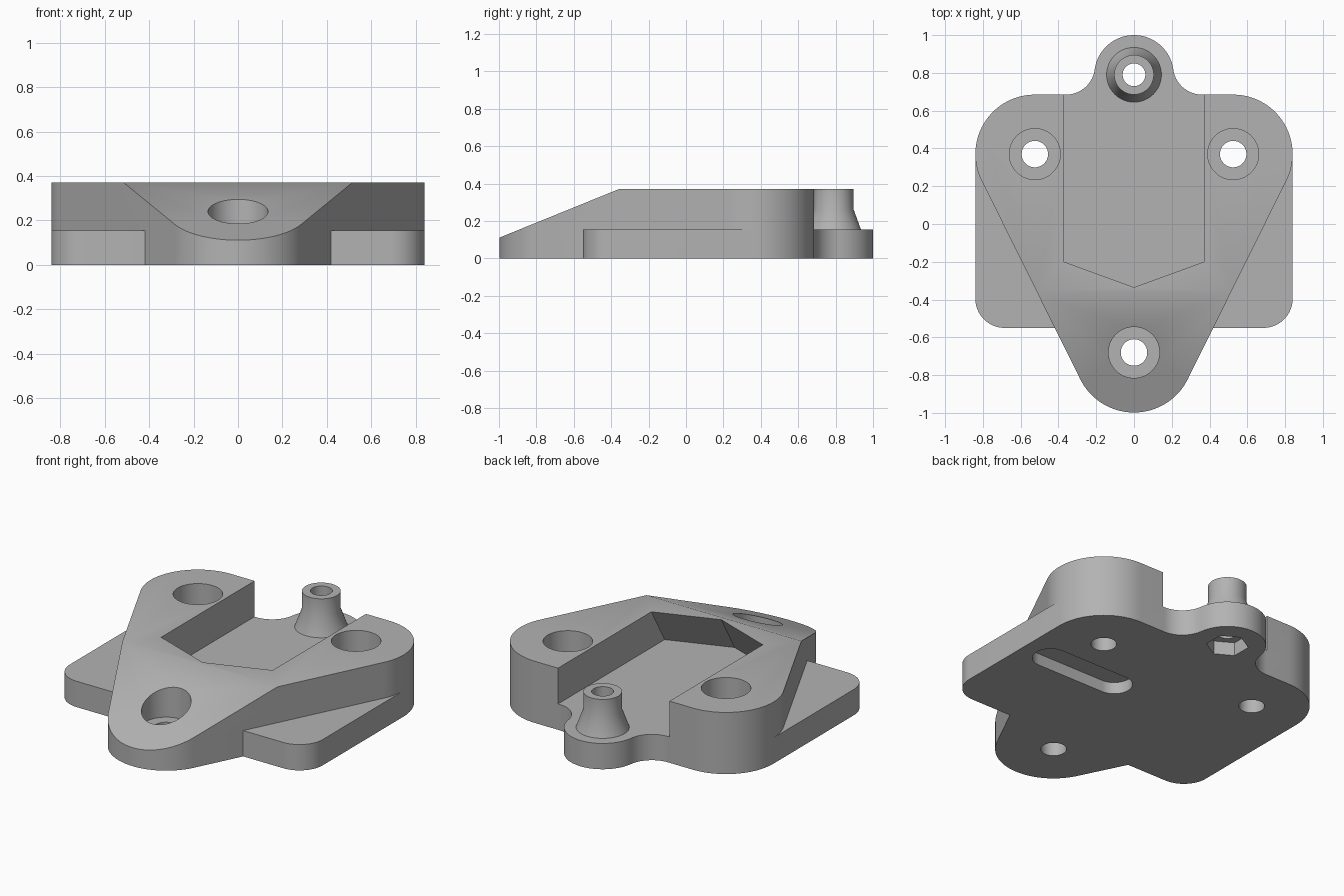
import bpy, bmesh
from math import sin, cos, radians, degrees, atan2

if "Cube" in bpy.data.objects:
    bpy.data.objects.remove(bpy.data.objects["Cube"])

grey = bpy.data.materials.new("mid grey")
grey.use_nodes = True
COLOUR = (0.45, 0.45, 0.45, 1)
grey.diffuse_color = COLOUR
grey.node_tree.nodes["Principled BSDF"].inputs["Base Color"].default_value = COLOUR

PLATE, TOP = 0.155, 0.37          # deck height and overall height
CORNER = (0.525, 0.37)            # rear screw hole
FRONT_Y, POST_Y = -0.68, 0.79


def arc(cx, cy, r, a0, a1, n=20):
    angles = [radians(a0 + (a1 - a0) * i / n) for i in range(n + 1)]
    return [(cx + r * cos(a), cy + r * sin(a)) for a in angles]


def circle(cx, cy, r, n=64, turn=0):
    return arc(cx, cy, r, turn, turn + 360, n)[:-1]


def mirrored(half):
    """Close a right-hand outline with its mirror image, dropping repeats."""
    ring = []
    for p in half + [(-x, y) for x, y in reversed(half)]:
        if not ring or abs(p[0] - ring[-1][0]) + abs(p[1] - ring[-1][1]) > 1e-4:
            ring.append(p)
    if abs(ring[0][0] - ring[-1][0]) + abs(ring[0][1] - ring[-1][1]) < 1e-4:
        ring.pop()
    return ring


def loft(name, rings):
    """Solid through rings of equal length, each a list of 3D points."""
    bm = bmesh.new()
    loops = [[bm.verts.new(p) for p in ring] for ring in rings]
    n = len(loops[0])
    for low, high in zip(loops, loops[1:]):
        for i in range(n):
            j = (i + 1) % n
            bm.faces.new((low[i], low[j], high[j], high[i]))
    bm.faces.new(loops[0][::-1])
    bm.faces.new(loops[-1])
    bmesh.ops.recalc_face_normals(bm, faces=bm.faces[:])
    mesh = bpy.data.meshes.new(name)
    bm.to_mesh(mesh)
    bm.free()
    mesh.materials.append(grey)
    obj = bpy.data.objects.new(name, mesh)
    bpy.context.collection.objects.link(obj)
    return obj


def prism(name, outline, z0, z1):
    return loft(name, [[(x, y, z) for x, y in outline] for z in (z0, z1)])


def combine(target, tool, operation):
    mod = target.modifiers.new("combine", "BOOLEAN")
    mod.operation, mod.solver, mod.object = operation, "EXACT", tool
    bpy.context.view_layer.objects.active = target
    bpy.ops.object.modifier_apply(modifier=mod.name)
    bpy.data.objects.remove(tool)


def cut(target, tool):
    combine(target, tool, "DIFFERENCE")


# Triangular raised body wrapped around the three screw holes
lean = -degrees(atan2(CORNER[0], CORNER[1] - FRONT_Y))
body = prism("mount_body", mirrored(
    arc(0, FRONT_Y, 0.318, -90, lean) + arc(*CORNER, 0.315, lean, 0, 8)
    + arc(*CORNER, 0.315, 0, 90)), 0, TOP)

# Sloping nose
nose = [(-0.36, TOP), (-1.2, 0.029), (-1.2, 0.6), (-0.36, 0.6)]
cut(body, loft("nose_cutter", [[(x, y, z) for y, z in nose] for x in (-1, 1)]))

# Rear-opening pocket with an undercut, pointed front wall
pocket = []
for z in (PLATE, TOP + 0.1):
    back = 0.126 * (TOP - z) / (TOP - PLATE)
    pocket.append([(0.37, 0.9, z), (-0.37, 0.9, z), (-0.37, -0.2 - back, z),
                   (0, -0.335 - back, z), (0.37, -0.2 - back, z)])
cut(body, loft("pocket_cutter", pocket))

# Base plate with a rounded rear tab
tilt = degrees(atan2(0.048, 0.36))
plate = prism("base_plate", mirrored(
    arc(0.685, -0.395, 0.155, -90, 0) + arc(*CORNER, 0.315, 0, 90)
    + arc(0.36, 0.838, 0.153, -90, tilt - 180) + arc(0, POST_Y, 0.21, tilt, 90)),
    0, PLATE)
combine(body, plate, "UNION")

# Flared post on the tab
profile = [(0.145, 0.1), (0.145, PLATE), (0.105, 0.265), (0.105, TOP)]
combine(body, loft("post", [[(x, y, z) for x, y in circle(0, POST_Y, r)]
                            for r, z in profile]), "UNION")

# Counterbored screw holes
for x, y in ((0, FRONT_Y), CORNER, (-CORNER[0], CORNER[1])):
    cut(body, prism("counterbore_cutter", circle(x, y, 0.135), 0.11, 0.6))
    cut(body, prism("hole_cutter", circle(x, y, 0.07), -0.1, 0.6))

# Post bore with a hexagonal nut socket underneath
cut(body, prism("bore_cutter", circle(0, POST_Y, 0.06), -0.1, 0.6))
cut(body, prism("nut_cutter", circle(0, POST_Y, 0.115, 6, 30), -0.1, 0.08))

# Shallow slot in the underside
slot = arc(0.65, 0.07, 0.1, -90, 90) + arc(0.2, 0.07, 0.1, 90, 270)
cut(body, prism("slot_cutter", slot, -0.1, 0.07))

bpy.ops.object.select_all(action="DESELECT")
body.select_set(True)
bpy.context.view_layer.objects.active = body
bpy.ops.object.shade_smooth_by_angle(angle=radians(25))
